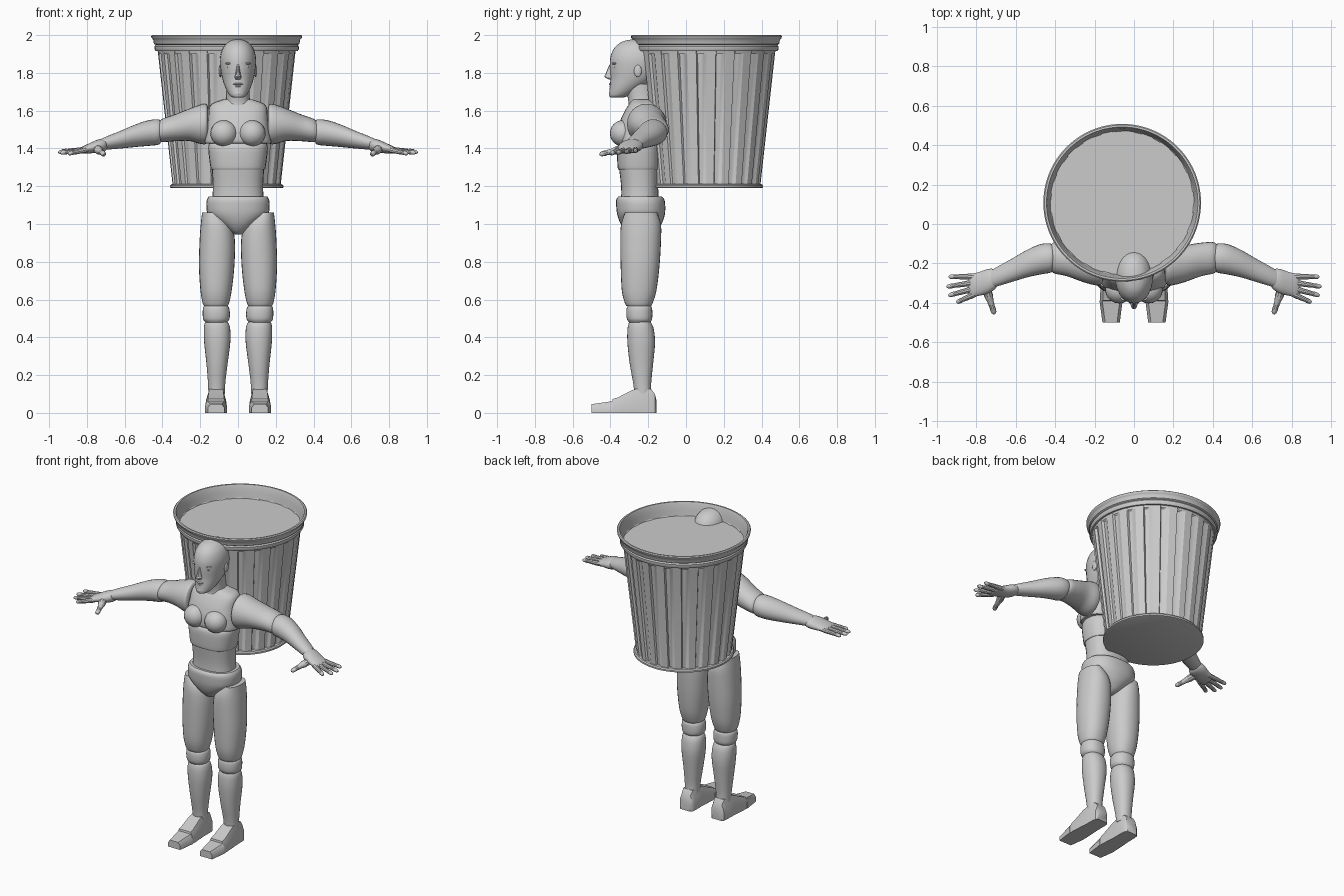
import bpy, bmesh, math
from mathutils import Vector

grey = bpy.data.materials.new("light grey")
grey.diffuse_color = (0.6, 0.6, 0.6, 1)
TAU = 2 * math.pi


def finish(name, bm, mirror=False, angle=35):
    bmesh.ops.recalc_face_normals(bm, faces=bm.faces)
    me = bpy.data.meshes.new(name)
    bm.to_mesh(me)
    bm.free()
    me.materials.append(grey)
    ob = bpy.data.objects.new(name, me)
    bpy.context.collection.objects.link(ob)
    if mirror:
        ob.modifiers.new("mirror", 'MIRROR').use_clip = False
    bpy.ops.object.select_all(action='DESELECT')
    ob.select_set(True)
    bpy.context.view_layer.objects.active = ob
    bpy.ops.object.shade_smooth_by_angle(angle=math.radians(angle))
    return ob


def skin(bm, loops, caps=True):
    """Bridge a list of equal point loops into a tube."""
    vs = [[bm.verts.new(p) for p in lp] for lp in loops]
    n = len(vs[0])
    for a, b in zip(vs, vs[1:]):
        for i in range(n):
            j = (i + 1) % n
            bm.faces.new((a[i], a[j], b[j], b[i]))
    if caps:
        bm.faces.new(vs[0])
        bm.faces.new(vs[-1])


def smooth_rings(rings, steps=4):
    """Catmull-Rom interpolation between rings."""
    out = []
    for i in range(len(rings) - 1):
        p = [rings[max(i - 1, 0)], rings[i], rings[i + 1], rings[min(i + 2, len(rings) - 1)]]
        for s in range(steps):
            t = s / steps
            out.append([0.5 * (2 * b + (c - a) * t + (2 * a - 5 * b + 4 * c - d) * t * t
                               + (3 * b - a - 3 * c + d) * t ** 3) for a, b, c, d in zip(*p)])
    return out + [list(rings[-1])]


def body(name, rings, mirror=False, power=2.2, n=28):
    """Upright loft; ring = (z, x, y, half width, half depth)."""
    loops = []
    for z, x, y, a, b in smooth_rings(rings):
        lp = []
        for i in range(n):
            c, s = math.cos(TAU * i / n), math.sin(TAU * i / n)
            lp.append((x + a * math.copysign(abs(c) ** (2 / power), c),
                       y + b * math.copysign(abs(s) ** (2 / power), s), z))
        loops.append(lp)
    bm = bmesh.new()
    skin(bm, loops)
    return finish(name, bm, mirror)


def limb(name, rings, n=24):
    """Sideways loft; ring = (x, y, z, half depth, half height)."""
    bm = bmesh.new()
    skin(bm, [[(x, y + a * math.cos(TAU * i / n), z + b * math.sin(TAU * i / n)) for i in range(n)]
              for x, y, z, a, b in smooth_rings(rings)])
    return finish(name, bm, True)


def ball(name, loc, scale, mirror=False):
    bm = bmesh.new()
    bmesh.ops.create_uvsphere(bm, u_segments=20, v_segments=12, radius=1)
    for v in bm.verts:
        v.co = Vector([l + s * c for l, s, c in zip(loc, scale, v.co)])
    return finish(name, bm, mirror)


def rod(name, a, b, r1, r2):
    """Rounded finger between two points."""
    a, b = Vector(a), Vector(b)
    d = (b - a).normalized()
    u = d.cross(Vector((0, 0, 1))).normalized()
    v = d.cross(u)
    bm = bmesh.new()
    skin(bm, [[a.lerp(b, t) + k * r * (u * math.cos(TAU * i / 10) + v * math.sin(TAU * i / 10))
               for i in range(10)]
              for t, r, k in ((0, r1, 1), (.3, r1, 1.02), (.4, r1, .9), (.5, r2, 1.08), (.65, r2, 1),
                              (.72, r2, .9), (.8, r2, 1), (.94, r2, .85), (1, r2, .35))])
    return finish(name, bm, True)


# --- bin ---
BX, BY = -0.06, 0.108


def bin_ring(z, r, n=96):
    return [(BX + r * math.cos(TAU * i / n), BY + r * math.sin(TAU * i / n), z) for i in range(n)]


# fluted wall: four points per flute, raised panel then groove
FLUTES = 22
bm = bmesh.new()
wall = []
for z, r, depth in ((1.2, .287, .0), (1.215, .287, .012), (1.9, .363, .016), (1.92, .366, 0)):
    lp = []
    for i in range(FLUTES):
        for t, k in ((0, 0), (.48, 0), (.53, 1), (.72, 1), (.86, .6)):
            ang = TAU * (i + t) / FLUTES
            rr = r - depth * k
            lp.append((BX + rr * math.cos(ang), BY + rr * math.sin(ang), z))
    wall.append(lp)
skin(bm, wall, caps=False)
finish("bin_wall", bm, angle=25)

# rolled rim, outside and inside
bm = bmesh.new()
skin(bm, [bin_ring(z, r) for z, r in (
    (1.915, .362), (1.915, .376), (1.925, .382), (1.94, .382), (1.948, .376), (1.953, .385),
    (1.975, .389), (1.98, .393), (1.985, .398), (1.995, .4), (2.0, .394), (2.0, .384),
    (1.985, .378), (1.95, .372), (1.9, .362))], caps=False)
finish("bin_rim", bm)
# flat cover just below the rim, and base
bm = bmesh.new()
bm.faces.new([bm.verts.new(p) for p in bin_ring(1.915, .368)])
finish("bin_cover", bm)
bm = bmesh.new()
skin(bm, [bin_ring(z, r) for z, r in ((1.19, .293), (1.193, .3), (1.203, .3), (1.21, .294), (1.212, .28))])
finish("bin_base", bm)

# --- head ---
body("head", [(1.67, 0, -.365, .028, .035), (1.682, 0, -.352, .045, .055), (1.72, 0, -.32, .066, .084),
              (1.77, 0, -.285, .083, .115), (1.83, 0, -.27, .094, .133), (1.88, 0, -.267, .095, .134),
              (1.925, 0, -.267, .083, .117), (1.955, 0, -.267, .061, .088), (1.97, 0, -.267, .038, .057),
              (1.978, 0, -.267, .008, .014)], power=2.05)
body("neck", [(1.6, 0, -.225, .085, .085), (1.65, 0, -.235, .064, .07), (1.74, 0, -.25, .06, .075)])
body("nose", [(1.765, 0, -.395, .012, .012), (1.778, 0, -.405, .018, .026), (1.79, 0, -.402, .014, .026),
              (1.845, 0, -.393, .007, .012)], n=12)
ball("eye", (.036, -.378, 1.83), (.02, .012, .009), True)
ball("brow", (.038, -.378, 1.85), (.03, .014, .007), True)
ball("upper_lip", (0, -.397, 1.741), (.026, .012, .006))
ball("lower_lip", (0, -.394, 1.729), (.022, .012, .006))
ball("chin", (0, -.385, 1.69), (.026, .024, .02))
ball("ear", (.093, -.255, 1.81), (.008, .02, .032), True)

# --- torso ---
body("chest", [(1.425, 0, -.245, .172, .105), (1.44, 0, -.248, .176, .115), (1.5, 0, -.243, .166, .118),
               (1.56, 0, -.235, .158, .108), (1.61, 0, -.228, .154, .09), (1.638, 0, -.224, .135, .075),
               (1.66, 0, -.225, .075, .06)], power=2.6)
ball("breast", (.075, -.335, 1.48), (.071, .068, .069), True)
body("ribs", [(1.29, 0, -.25, .14, .105), (1.3, 0, -.25, .146, .112), (1.4, 0, -.25, .158, .115),
              (1.43, 0, -.25, .15, .1)], power=2.5)
body("waist", [(1.1, 0, -.245, .14, .1), (1.19, 0, -.245, .133, .098), (1.3, 0, -.25, .139, .105)], power=2.4)
body("pelvis", [(.945, 0, -.24, .018, .045), (.96, 0, -.24, .045, .075), (1.0, 0, -.238, .1, .108),
                (1.05, 0, -.238, .158, .126), (1.1, 0, -.24, .168, .13), (1.13, 0, -.242, .164, .127),
                (1.145, 0, -.243, .155, .115)], power=2.3)

# --- legs ---
body("thigh", [(.565, .117, -.25, .062, .065), (.585, .117, -.25, .071, .075), (.65, .116, -.248, .083, .092),
               (.78, .113, -.243, .094, .103), (.92, .11, -.24, .093, .108), (1.0, .117, -.238, .08, .105),
               (1.06, .14, -.238, .05, .085)], True)
body("knee", [(.478, .115, -.245, .056, .056), (.495, .115, -.246, .069, .066), (.525, .115, -.247, .072, .069),
              (.555, .116, -.247, .069, .067), (.57, .116, -.247, .06, .058)], True)
body("shin", [(.1, .113, -.228, .044, .045), (.16, .113, -.232, .046, .048), (.26, .111, -.236, .056, .062),
              (.37, .11, -.237, .069, .073), (.44, .111, -.24, .07, .07), (.475, .113, -.243, .063, .06),
              (.485, .114, -.244, .05, .05)], True)

# foot: cross sections along y, with a step at the toe piece; (y, inner x, outer x, height)
bm = bmesh.new()
loops = []
for y, x0, x1, h in ((-.5, .072, .16, .046), (-.39, .058, .175, .062), (-.388, .06, .172, .074),
                     (-.36, .06, .172, .082), (-.29, .064, .168, .118), (-.265, .066, .165, .127),
                     (-.185, .066, .163, .127), (-.165, .07, .16, .1), (-.155, .08, .15, .06)):
    c = .014
    loops.append([(x0, y, 0), (x1, y, 0), (x1, y, h * .6), (x1 - c, y, h), (x0 + c, y, h), (x0, y, h * .6)])
skin(bm, loops)
finish("foot", bm, True)

# --- arms ---
limb("shoulder", [(.158, -.21, 1.53, .075, .08), (.168, -.21, 1.53, .1, .105), (.2, -.206, 1.528, .104, .104),
                  (.26, -.2, 1.525, .094, .085), (.34, -.18, 1.508, .085, .07), (.4, -.172, 1.495, .08, .062),
                  (.425, -.172, 1.487, .065, .05)])
limb("forearm", [(.405, -.172, 1.488, .05, .045), (.418, -.173, 1.487, .072, .066), (.47, -.178, 1.482, .077, .068),
                 (.54, -.2, 1.468, .07, .06), (.62, -.235, 1.447, .059, .047), (.69, -.265, 1.43, .05, .036),
                 (.725, -.28, 1.42, .045, .03)])
limb("palm", [(.692, -.275, 1.418, .03, .02), (.705, -.28, 1.417, .05, .032), (.74, -.29, 1.412, .062, .035),
              (.79, -.305, 1.4, .06, .026), (.83, -.312, 1.39, .058, .016), (.84, -.312, 1.388, .045, .008)])
for i, (ya, xb, yb, zb) in enumerate(((-.267, .94, -.268, 1.385), (-.296, .952, -.318, 1.38),
                                      (-.325, .942, -.363, 1.376), (-.352, .9, -.398, 1.372))):
    rod("finger_%d" % (i + 1), (.8, ya, 1.394), (xb, yb, zb), .015, .0125)
rod("thumb", (.75, -.325, 1.4), (.708, -.457, 1.368), .022, .015)
